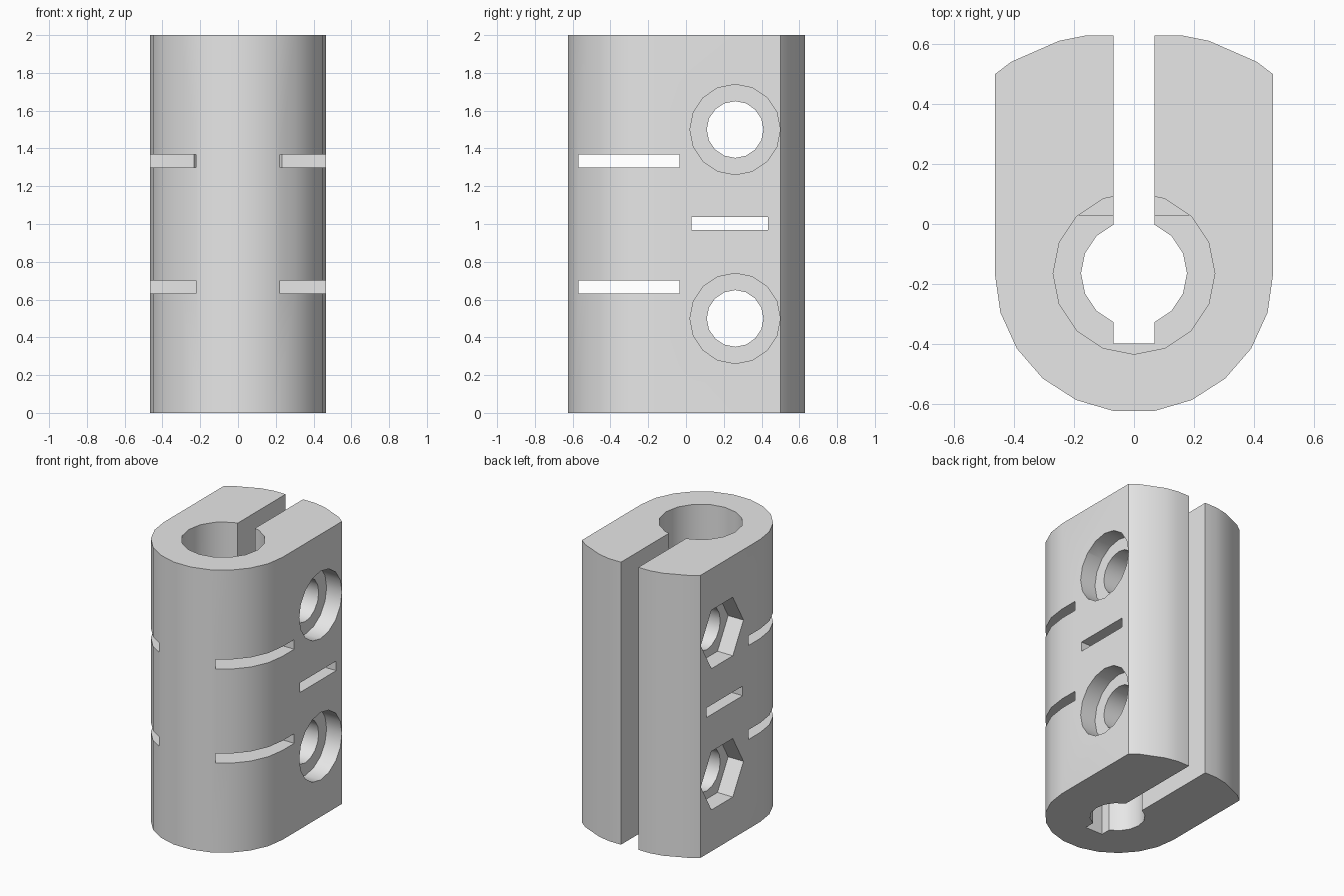
import bpy
import bmesh
import math

scene = bpy.context.scene
if "Cube" in bpy.data.objects:
    bpy.data.objects.remove(bpy.data.objects["Cube"], do_unlink=True)

grey = bpy.data.materials.new("plain grey")
grey.use_nodes = True
grey.diffuse_color = (0.8, 0.8, 0.8, 1)
grey.node_tree.nodes["Principled BSDF"].inputs["Base Color"].default_value = (0.8, 0.8, 0.8, 1)


def prism(name, points, offset):
    """Extrude a closed loop of 3D points along an offset vector."""
    bm = bmesh.new()
    face = bm.faces.new([bm.verts.new(p) for p in points])
    new = bmesh.ops.extrude_face_region(bm, geom=[face])["geom"]
    verts = [g for g in new if isinstance(g, bmesh.types.BMVert)]
    bmesh.ops.translate(bm, verts=verts, vec=offset)
    bmesh.ops.recalc_face_normals(bm, faces=bm.faces)
    mesh = bpy.data.meshes.new(name)
    bm.to_mesh(mesh)
    bm.free()
    mesh.materials.append(grey)
    obj = bpy.data.objects.new(name, mesh)
    scene.collection.objects.link(obj)
    return obj


def ring(radius, sides):
    steps = [2 * math.pi * i / sides for i in range(sides)]
    return [(radius * math.cos(a), radius * math.sin(a)) for a in steps]


def cut(target, cutter):
    """Subtract a cutter from the target and throw it away."""
    cutter.hide_render = True
    mod = target.modifiers.new("cut", "BOOLEAN")
    mod.operation = "DIFFERENCE"
    mod.solver = "EXACT"
    mod.object = cutter
    bpy.context.view_layer.objects.active = target
    bpy.ops.object.modifier_apply(modifier=mod.name)
    bpy.data.objects.remove(cutter, do_unlink=True)


def cut_upright(target, radius, z0, z1):
    loop = [(x, BORE_Y + y, z0) for x, y in ring(radius, 16)]
    cut(target, prism("bore_cutter", loop, (0, 0, z1 - z0)))


def cut_across(target, radius, sides, z, x0, x1):
    loop = [(x0, SCREW_Y + a, z + b) for a, b in ring(radius, sides)]
    cut(target, prism("screw_cutter", loop, (x1 - x0, 0, 0)))


def cut_box(target, half_x, y0, y1, z0, z1):
    loop = [(-half_x, y0, z0), (half_x, y0, z0), (half_x, y1, z0), (-half_x, y1, z0)]
    cut(target, prism("slot_cutter", loop, (0, 0, z1 - z0)))


HALF = 0.465
BORE_Y = -0.165
SCREW_Y = 0.26
DEPTH = 0.12

# Body: rounded front, straight sides, shallow curved back
front = [math.pi + math.pi * i / 11 for i in range(12)]
outline = [(HALF * math.cos(a), BORE_Y + HALF * math.sin(a)) for a in front]
back = [(HALF, 0.5), (0.41, 0.542), (0.25, 0.612), (0.16, 0.63)]
outline += back + [(-x, y) for x, y in reversed(back)]
body = prism("clamp_body", [(x, y, 0) for x, y in outline], (0, 0, 2))

# Stepped bore and the clamping slit
cut_upright(body, 0.177, -0.5, 1.5)
cut_upright(body, 0.27, 1, 2.5)
cut_box(body, 0.068, -0.4, 1, -0.5, 2.5)

# Screw holes with round head recesses on one side and nut recesses on the other
for z in (0.5, 1.5):
    cut_across(body, 0.15, 16, z, -1, 1)
    cut_across(body, 0.239, 16, z, HALF - DEPTH, 1)
    cut_across(body, 0.239, 6, z, -1, DEPTH - HALF)

# Strap slots
for y0, y1, z in ((-0.57, -0.035, 0.667), (-0.57, -0.035, 1.333), (0.03, 0.435, 1.002)):
    cut_box(body, 1, y0, y1, z - 0.034, z + 0.034)

# Smooth the curved walls, keep edges sharp
bpy.ops.object.select_all(action="DESELECT")
body.select_set(True)
bpy.context.view_layer.objects.active = body
bpy.ops.object.shade_smooth_by_angle(angle=math.radians(30))
